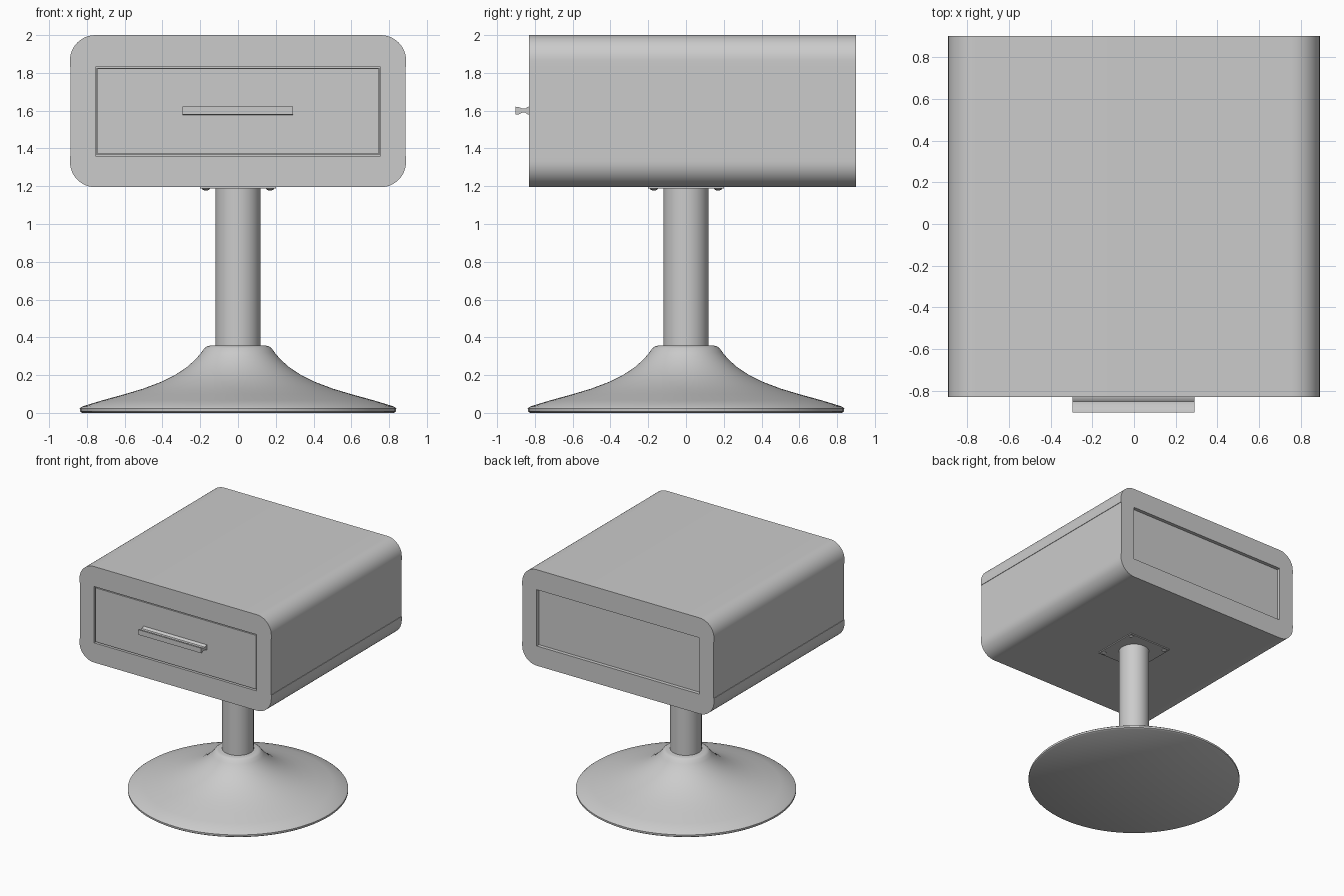
import bpy, bmesh, math

if "Cube" in bpy.data.objects:
    bpy.data.objects.remove(bpy.data.objects["Cube"])

grey = bpy.data.materials.new("plain grey")
grey.diffuse_color = (0.6, 0.6, 0.6, 1)
grey.use_nodes = True
grey.node_tree.nodes["Principled BSDF"].inputs["Base Color"].default_value = grey.diffuse_color

FRONT, BACK = -0.83, 0.90


def finish(name, bm, smooth=True):
    bmesh.ops.recalc_face_normals(bm, faces=bm.faces)
    mesh = bpy.data.meshes.new(name)
    bm.to_mesh(mesh)
    bm.free()
    mesh.materials.append(grey)
    ob = bpy.data.objects.new(name, mesh)
    bpy.context.collection.objects.link(ob)
    if smooth:
        bpy.ops.object.select_all(action='DESELECT')
        ob.select_set(True)
        bpy.context.view_layer.objects.active = ob
        bpy.ops.object.shade_smooth_by_angle(angle=math.radians(35))
    return ob


def box(name, x0, x1, y0, y1, z0, z1):
    bm = bmesh.new()
    bmesh.ops.create_cube(bm, size=1)
    for v in bm.verts:
        v.co.x = x1 if v.co.x > 0 else x0
        v.co.y = y1 if v.co.y > 0 else y0
        v.co.z = z1 if v.co.z > 0 else z0
    return finish(name, bm, False)


def extrude(name, pts, axis, a, b):
    """Extrude a closed 2D outline along x (pts = y, z) or y (pts = x, z)."""
    bm = bmesh.new()
    place = (lambda p, t: (t, p[0], p[1])) if axis == 'x' else (lambda p, t: (p[0], t, p[1]))
    face = bm.faces.new([bm.verts.new(place(p, a)) for p in pts])
    res = bmesh.ops.extrude_face_region(bm, geom=[face])
    shift = (b - a, 0, 0) if axis == 'x' else (0, b - a, 0)
    bmesh.ops.translate(bm, vec=shift, verts=[g for g in res['geom'] if isinstance(g, bmesh.types.BMVert)])
    return finish(name, bm)


def lathe(name, profile, steps=96):
    bm = bmesh.new()
    vs = [bm.verts.new((r, 0, z)) for r, z in profile]
    es = [bm.edges.new(p) for p in zip(vs, vs[1:])]
    bmesh.ops.spin(bm, geom=vs + es, cent=(0, 0, 0), axis=(0, 0, 1), angle=2 * math.pi, steps=steps)
    bmesh.ops.remove_doubles(bm, verts=bm.verts, dist=1e-5)
    return finish(name, bm)


def shell(name, flat_z, outer_z, w=0.89, r=0.135):
    """Slab with two rounded long edges on its outer side."""
    s = 1 if outer_z > flat_z else -1
    pts = [(w, flat_z)]
    for i in range(13):
        a = math.pi / 2 * i / 12
        pts.append((w - r + r * math.cos(a), outer_z - s * (r - r * math.sin(a))))
    pts += [(-x, z) for x, z in reversed(pts)]
    return extrude(name, pts, 'y', FRONT, BACK)


# cabinet shells and sides
shell("cabinet_top", 1.832, 2.0)
shell("cabinet_bottom", 1.36, 1.195)
for side, x0, x1 in (("left", -0.886, -0.755), ("right", 0.755, 0.886)):
    box(side + "_side", x0, x1, FRONT, BACK, 1.36, 1.832)

# recessed back panel and drawer
box("back_panel", -0.755, 0.755, 0.82, BACK - 0.03, 1.36, 1.832)
box("drawer_body", -0.75, 0.75, FRONT + 0.03, 0.82, 1.365, 1.827)
box("drawer_front", -0.745, 0.745, FRONT + 0.003, FRONT + 0.03, 1.371, 1.823)

# drawer handle, waisted profile
half = [(-0.826, 0.022), (-0.838, 0.02), (-0.85, 0.011), (-0.868, 0.011), (-0.885, 0.019), (-0.902, 0.021)]
outline = [(y, 1.6 + h) for y, h in half] + [(y, 1.6 - h) for y, h in reversed(half)]
extrude("drawer_handle", outline, 'x', -0.295, 0.29)

# pedestal column
lathe("column", [(0, 0.34), (0.12, 0.34), (0.12, 1.19), (0, 1.19)], 64)

# mounting plate with four bolts
box("mounting_plate", -0.2, 0.2, -0.2, 0.2, 1.187, 1.197)
for i, (sx, sy) in enumerate(((1, 1), (-1, 1), (-1, -1), (1, -1))):
    bolt = lathe("bolt_%d" % (i + 1), [(0, 1.177), (0.012, 1.179), (0.02, 1.184), (0.022, 1.19)], 16)
    bolt.location = (sx * 0.17, sy * 0.17, 0)

# flared trumpet base
lathe("base", [(0, 0), (0.825, 0), (0.837, 0.008), (0.838, 0.024), (0.825, 0.034), (0.72, 0.066),
               (0.6, 0.099), (0.5, 0.129), (0.41, 0.163), (0.33, 0.203), (0.27, 0.243),
               (0.225, 0.283), (0.195, 0.318), (0.178, 0.343), (0.165, 0.352), (0.15, 0.356), (0, 0.356)])
